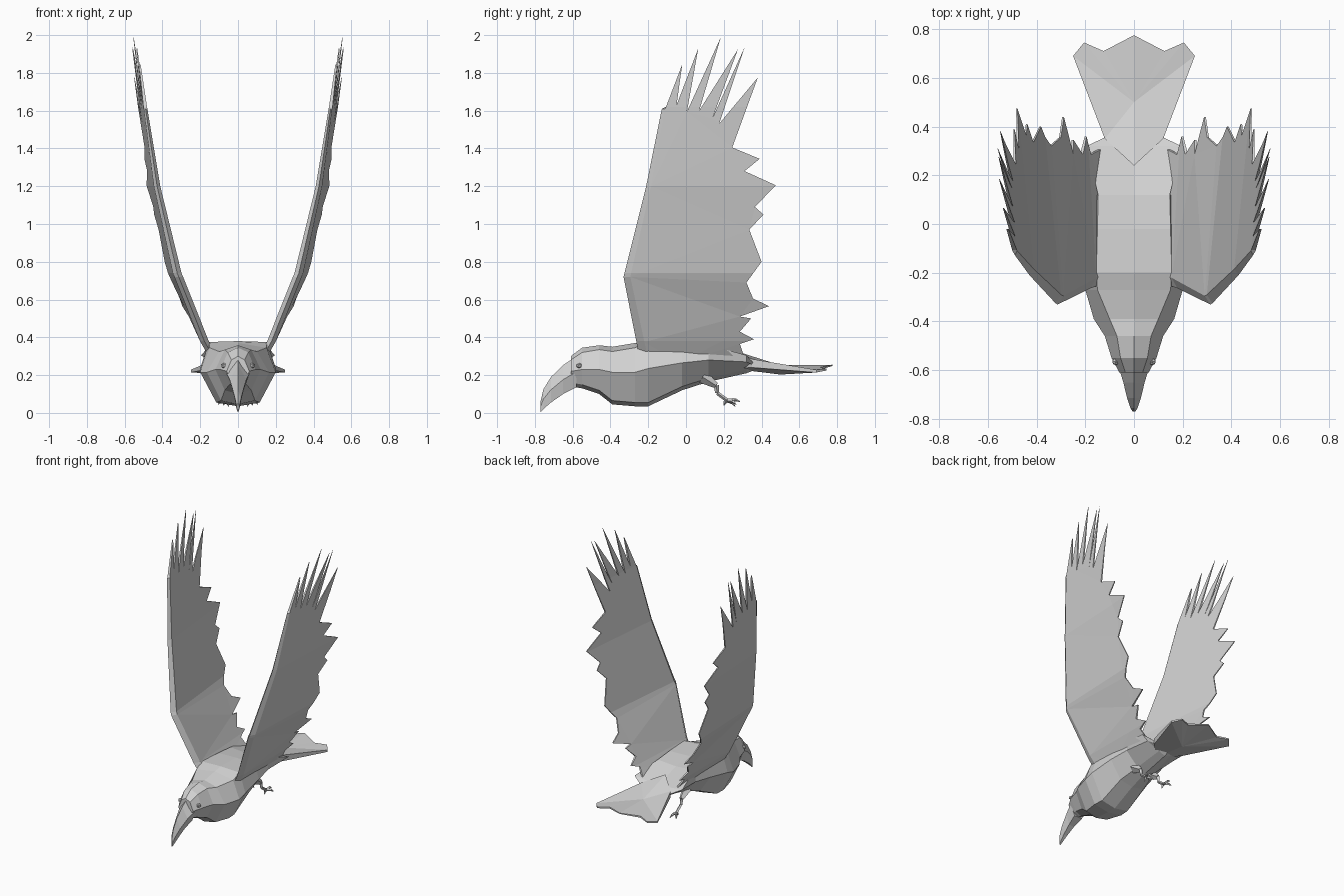
import bpy, bmesh
from mathutils import Vector, Matrix

if "Cube" in bpy.data.objects:
    bpy.data.objects.remove(bpy.data.objects["Cube"], do_unlink=True)

grey = bpy.data.materials.new("plain_grey")
grey.use_nodes = True
colour = (0.65, 0.65, 0.65, 1)
grey.diffuse_color = colour
grey.node_tree.nodes["Principled BSDF"].inputs["Base Color"].default_value = colour


def finish(name, bm, mirrored=False):
    """Turn a bmesh into a flat shaded object, optionally mirrored across x."""
    bmesh.ops.recalc_face_normals(bm, faces=bm.faces[:])
    mesh = bpy.data.meshes.new(name)
    bm.to_mesh(mesh)
    bm.free()
    mesh.materials.append(grey)
    obj = bpy.data.objects.new(name, mesh)
    bpy.context.collection.objects.link(obj)
    if mirrored:
        obj.modifiers.new("mirror", "MIRROR").use_mirror_merge = False
    return obj


def loft(name, rings):
    """Skin a series of closed rings and cap both ends."""
    bm = bmesh.new()
    loops = [[bm.verts.new(p) for p in ring] for ring in rings]
    count = len(loops[0])
    for a, b in zip(loops, loops[1:]):
        for i in range(count):
            j = (i + 1) % count
            bm.faces.new((a[i], a[j], b[j], b[i]))
    bm.faces.new(loops[0])
    bm.faces.new(loops[-1])
    return finish(name, bm)


def interpolate(keys, t):
    """Piecewise linear lookup that also extends past both ends."""
    for (t0, v0), (t1, v1) in zip(keys, keys[1:]):
        if t <= t1 or (t1, v1) == keys[-1]:
            return v0 + (v1 - v0) * (t - t0) / (t1 - t0)


# Body and head: y, then heights of crown, shoulder, flank and keel, then half widths
def body_ring(y, crown, shoulder, flank, keel, w_shoulder, w_flank, w_belly):
    half = [(w_shoulder, shoulder), (w_flank, flank), (w_belly, keel + .02)]
    ring = [(0, y, crown)] + [(x, y, z) for x, z in half] + [(0, y, keel)]
    return ring + [(-x, y, z) for x, z in reversed(half)]


loft("body_and_head", [body_ring(*s) for s in (
    (-.61, .30, .28, .22, .14, .035, .06, .03),
    (-.55, .345, .32, .23, .13, .055, .092, .045),
    (-.46, .358, .335, .23, .10, .07, .12, .07),
    (-.39, .35, .325, .215, .045, .1, .165, .09),
    (-.27, .37, .345, .215, .035, .15, .2, .115),
    (-.20, .38, .375, .235, .035, .155, .2, .11),
    (-.02, .375, .37, .265, .12, .15, .185, .10),
    (.12, .35, .36, .28, .165, .147, .165, .07),
    (.32, .285, .305, .27, .21, .195, .15, .05),
    (.36, .265, .262, .25, .225, .11, .1, .04),
)])


# Beak: a drooping wedge that narrows to a hooked tip
def beak_ring(y, top, bottom, width):
    mid = (top + bottom) / 2
    return [(0, y, top), (width, y, mid), (width / 2, y, bottom),
            (-width / 2, y, bottom), (-width, y, mid)]


loft("beak", [beak_ring(*s) for s in (
    (-.58, .30, .135, .065),
    (-.65, .253, .10, .044),
    (-.715, .19, .055, .028),
    (-.755, .125, .02, .015),
    (-.77, .06, .005, .005),
)])

# Eyes
bm = bmesh.new()
bmesh.ops.create_icosphere(bm, subdivisions=1, radius=.016,
                           matrix=Matrix.Translation((.075, -.565, .25)))
finish("eyes", bm, mirrored=True)

# Tail: a scalloped fan with thin edges and a thicker keel along the middle
fan = [(0, .24), (.12, .35), (.25, .69), (.205, .745), (.125, .71), (0, .775)]
bm = bmesh.new()
layers = []
for sink in (0, 1):
    row = []
    for x, y in fan:
        z = interpolate([(.24, .335), (.35, .297), (.55, .25), (.78, .255)], y)
        z -= .1 * x + sink * interpolate([(.24, .1), (.35, .045), (.78, .006)], y)
        row.append(bm.verts.new((x, y, z)))
    row.append(bm.verts.new((0, .5, .252 - sink * .049)))
    layers.append(row)
for row in layers:
    for i in range(len(fan) - 1):
        bm.faces.new((row[-1], row[i], row[i + 1]))
top, under = layers
for i in range(len(fan) - 1):
    bm.faces.new((top[i], top[i + 1], under[i + 1], under[i]))
finish("tail", bm, mirrored=True)

# Wings: a feathered outline in y and z, bent outward and thickened
leading = [(-.22, .375), (-.295, .72), (-.185, 1.2), (-.11, 1.61)]
wing_tip = [(-.02, 1.845), (-.05, 1.63), (.065, 1.93), (.005, 1.595), (.185, 1.99),
            (.07, 1.6), (.275, 1.925), (.14, 1.56), (.31, 1.935), (.175, 1.53),
            (.38, 1.775)]
trailing = [(.245, 1.405), (.39, 1.345), (.31, 1.28), (.475, 1.205), (.365, 1.09),
            (.41, 1.05), (.335, .97), (.4, .8), (.32, .69), (.355, .605),
            (.44, .565), (.285, .51), (.345, .5), (.285, .43), (.36, .39), (.285, .365)]
root = [(.31, .29), (-.03, .265), (-.19, .235)]
bend = [(.24, .07), (.38, .15), (.74, .298), (1.2, .4), (1.62, .462), (2, .505)]
splay = [(.38, .06), (.7, .1), (2, .1)]
leading_by_height = [(z, y) for y, z in leading]

bm = bmesh.new()
sheet = bm.faces.new([bm.verts.new((0, y, z)) for y, z in leading + wing_tip + trailing + root])
sheet.normal_update()
bmesh.ops.triangulate(bm, faces=[sheet])
for z, _ in bend[1:-1]:
    bmesh.ops.bisect_plane(bm, geom=bm.verts[:] + bm.edges[:] + bm.faces[:],
                           plane_co=(0, 0, z), plane_no=(0, 0, 1))
for v in bm.verts:
    v.co.x = interpolate(bend, v.co.z) + max(.05, interpolate(splay, v.co.z)) * (v.co.y + .3)
shell = bmesh.ops.extrude_face_region(bm, geom=bm.faces[:], use_keep_orig=True)
outer = {g for g in shell["geom"] if isinstance(g, bmesh.types.BMVert)}
# Nose of the wing: the rim along the leading edge is split and pulled forward
nose = [e for e in bm.edges if len(outer & set(e.verts)) == 1 and all(
    v.co.z < 1.62 and v.co.y - interpolate(leading_by_height, v.co.z) < .01 for v in e.verts)]
for v in outer:
    slim = interpolate([(.3, 1), (1.2, .75), (1.6, .5), (2, .1)], v.co.z)
    v.co.x += slim * max(.008, interpolate([(-.3, .053), (.3, .012)], v.co.y))
split = bmesh.ops.subdivide_edges(bm, edges=nose, cuts=1)
for v in {g for g in split["geom_inner"] if isinstance(g, bmesh.types.BMVert)}:
    v.co.y -= interpolate([(.3, .044), (1.6, .018), (2, .01)], v.co.z)
finish("wings", bm, mirrored=True)


# Legs and toes: tapered four sided rods between joints
def rod(bm, start, end, r_start, r_end):
    start, end = Vector(start), Vector(end)
    axis = end - start
    turn = axis.to_track_quat("Z", "Y").to_matrix().to_4x4()
    bmesh.ops.create_cone(bm, cap_ends=True, segments=4, radius1=r_start, radius2=r_end,
                          depth=axis.length, matrix=Matrix.Translation((start + end) / 2) @ turn)


hip, knee, ankle, foot = (.07, .09, .19), (.075, .16, .145), (.075, .165, .105), (.075, .22, .065)
bm = bmesh.new()
rod(bm, hip, knee, .035, .016)
rod(bm, knee, ankle, .014, .01)
rod(bm, ankle, foot, .01, .01)
finish("legs", bm, mirrored=True)

bm = bmesh.new()
for toe in ((.105, .265, .045), (.075, .285, .06), (.05, .26, .035), (.075, .2, .04)):
    knuckle = Vector(foot).lerp(Vector(toe), .6) + Vector((0, 0, .008))
    rod(bm, foot, knuckle, .01, .009)
    rod(bm, knuckle, toe, .009, .002)
finish("toes", bm, mirrored=True)
